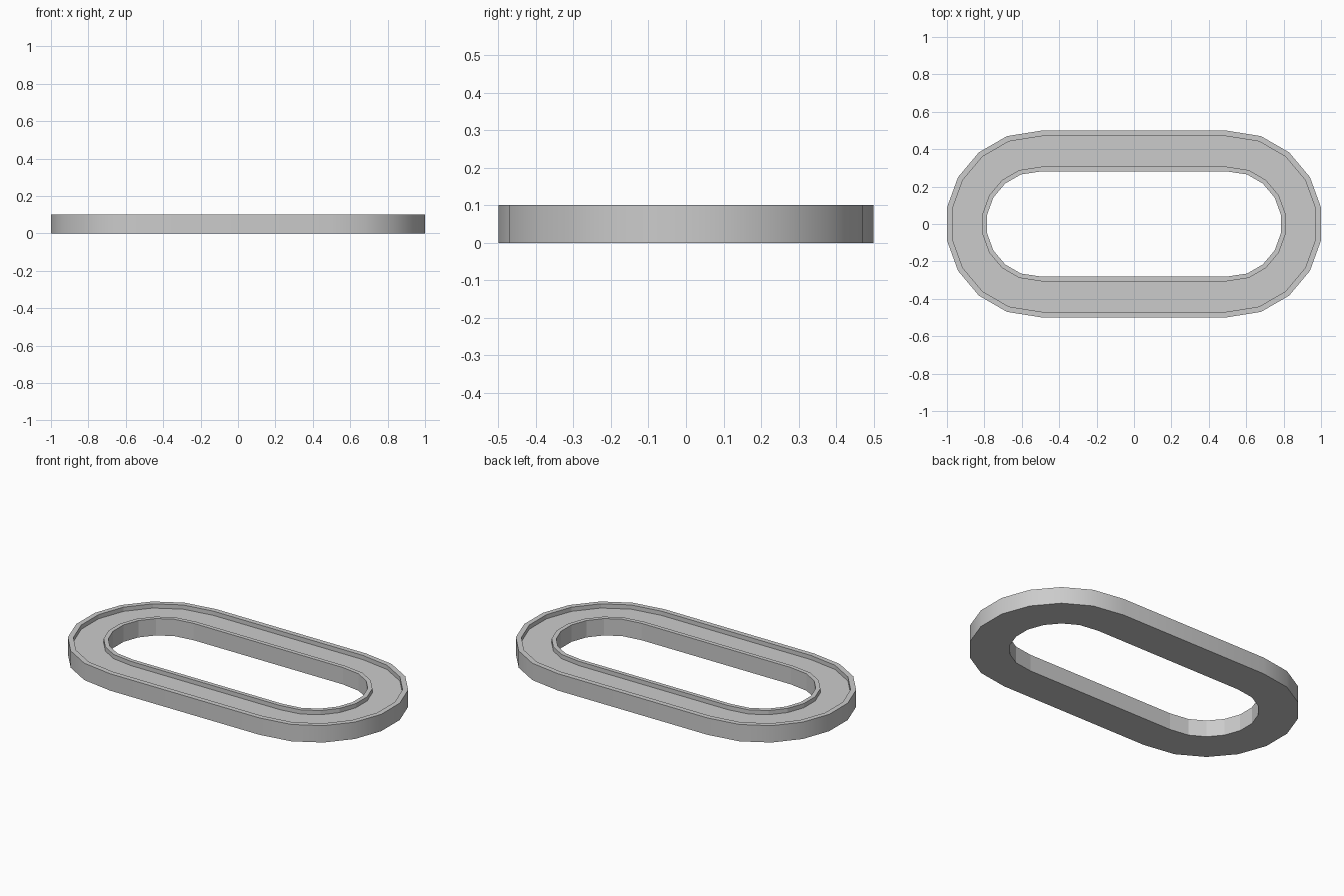
import bpy, bmesh
from math import radians, cos, sin

if "Cube" in bpy.data.objects:
    bpy.data.objects.remove(bpy.data.objects["Cube"])

CENTRE = 0.508      # centre of each end arc
SHOULDER = 0.49     # where the straight runs begin


def stadium(r):
    """Outline with ten-point rounded ends."""
    right = []
    for a in range(-90, 91, 20):
        x = SHOULDER if abs(a) == 90 else CENTRE + r * cos(radians(a))
        right.append((x, r * sin(radians(a))))
    return right + [(-x, -y) for x, y in right]


# Cross-section (radius, height): outer wall, outer lip, groove, inner lip
profile = [(0.5, 0), (0.5, 0.1), (0.47, 0.1), (0.47, 0.075),
           (0.307, 0.075), (0.307, 0.1), (0.282, 0.1), (0.282, 0)]

bm = bmesh.new()
loops = [[bm.verts.new((x, y, z)) for x, y in stadium(r)] for r, z in profile]
n = len(loops[0])
for k, a in enumerate(loops):
    b = loops[(k + 1) % len(loops)]
    for i in range(n):
        j = (i + 1) % n
        face = bm.faces.new((a[i], a[j], b[j], b[i]))
        face.smooth = k == 0          # only the outer wall is smooth

# Keep every rim crisp
for loop in loops:
    for i in range(n):
        bm.edges.get((loop[i], loop[(i + 1) % n])).smooth = False

bmesh.ops.recalc_face_normals(bm, faces=bm.faces[:])
mesh = bpy.data.meshes.new("grooved_oval_ring")
bm.to_mesh(mesh)
bm.free()
ring = bpy.data.objects.new("grooved_oval_ring", mesh)
bpy.context.collection.objects.link(ring)
